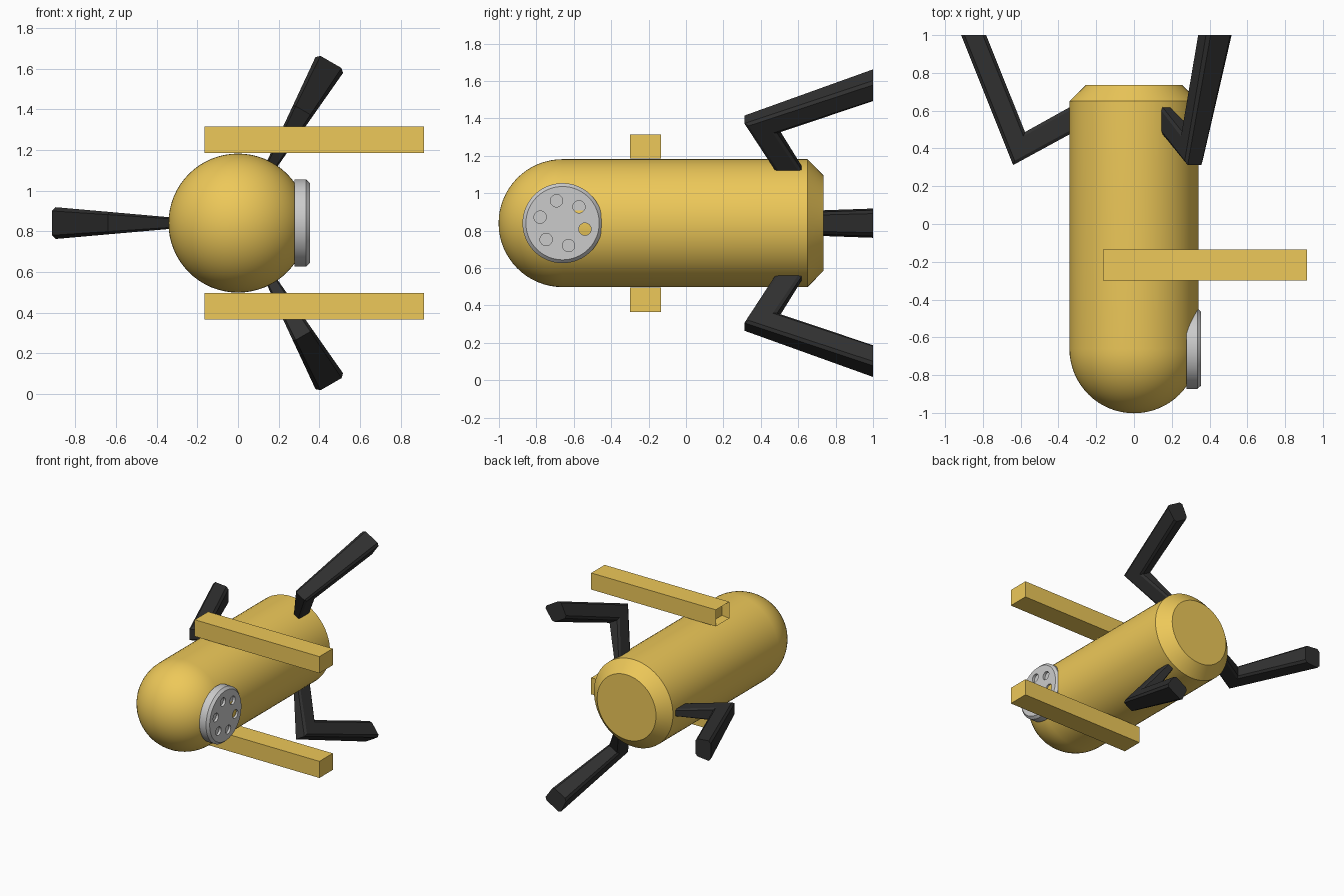
import bpy, bmesh, math
from mathutils import Matrix, Vector

if "Cube" in bpy.data.objects:
    bpy.data.objects.remove(bpy.data.objects["Cube"])


def material(name, color):
    m = bpy.data.materials.new(name)
    m.diffuse_color = color
    m.use_nodes = True
    m.node_tree.nodes["Principled BSDF"].inputs["Base Color"].default_value = m.diffuse_color
    return m


GOLD = material("gold", (0.85, 0.58, 0.1, 1))
BLACK = material("black", (0.03, 0.03, 0.03, 1))
CZ = 0.84          # height of the body axis
DISC_Y = -0.66     # centre of nose sphere and side disc


def finish(name, bm, mat=None, smooth=False):
    bmesh.ops.recalc_face_normals(bm, faces=bm.faces)
    me = bpy.data.meshes.new(name)
    bm.to_mesh(me)
    bm.free()
    ob = bpy.data.objects.new(name, me)
    bpy.context.collection.objects.link(ob)
    if mat:
        me.materials.append(mat)
    if smooth:
        bpy.ops.object.select_all(action='DESELECT')
        ob.select_set(True)
        bpy.context.view_layer.objects.active = ob
        bpy.ops.object.shade_smooth_by_angle(angle=math.radians(30))
    return ob


def lathe(profile, center, axis, steps=64):
    """Revolve (radius, distance along axis) pairs about the axis."""
    bm = bmesh.new()
    axis = Vector(axis)
    side = Vector((0, 0, 1))
    vs = [bm.verts.new(Vector(center) + side * r + axis * d) for r, d in profile]
    es = [bm.edges.new(p) for p in zip(vs, vs[1:])]
    bmesh.ops.spin(bm, geom=vs + es, cent=center, axis=axis,
                   angle=math.tau, steps=steps, use_duplicate=False)
    bmesh.ops.remove_doubles(bm, verts=bm.verts, dist=1e-5)
    return bm


# Body: round nose, straight tube, chamfered tail
R = 0.342
nose = [(R * math.sin(a), DISC_Y - R * math.cos(a))
        for a in (math.pi / 2 * i / 16 for i in range(17))]
finish("body", lathe(nose + [(R, 0.65), (0.255, 0.735), (0, 0.735)],
                     (0, 0, CZ), (0, 1, 0)), GOLD, True)

# Side disc with six shallow holes
disc = finish("side_disc", lathe([(0, 0.278), (0.214, 0.278), (0.214, 0.335),
                                  (0.196, 0.354), (0, 0.354)],
                                 (0, DISC_Y, CZ), (1, 0, 0)), None, True)
bm = bmesh.new()
for i in range(6):
    a = math.radians(105 + 60 * i)
    pos = Vector((0.36, DISC_Y + 0.124 * math.cos(a), CZ + 0.124 * math.sin(a)))
    bmesh.ops.create_cone(bm, cap_ends=True, segments=24, radius1=0.033, radius2=0.033,
                          depth=0.05, matrix=Matrix.Translation(pos)
                          @ Matrix.Rotation(math.pi / 2, 4, 'Y'))
cutter = finish("hole_cutter", bm)
cutter.hide_render = True
cutter.hide_set(True)
mod = disc.modifiers.new("holes", 'BOOLEAN')
mod.object = cutter
mod.operation = 'DIFFERENCE'
mod.solver = 'EXACT'

# Side bars above and below, with a recessed left end
for name, z in (("upper_bar", 1.25), ("lower_bar", 0.43)):
    bm = bmesh.new()
    bmesh.ops.create_cube(bm, size=1, matrix=Matrix.Translation((0.375, -0.217, z))
                          @ Matrix.Diagonal((1.08, 0.165, 0.13, 1)))
    bmesh.ops.recalc_face_normals(bm, faces=bm.faces)
    end = min(bm.faces, key=lambda f: f.calc_center_median().x)
    bmesh.ops.inset_individual(bm, faces=[end], thickness=0.025)
    bmesh.ops.translate(bm, verts=end.verts, vec=(0.05, 0, 0))
    finish(name, bm, GOLD)

# Bent fins: outer and inner edge points (radius, y) at root, elbow, tip
STATIONS = [((0.30, 0.497), (0.30, 0.641)),
            ((0.64, 0.312), (0.577, 0.487)),
            ((0.915, 1.0), (0.783, 1.0))]


def half_width(r):
    return 0.029 + (r - 0.339) * 0.088


def fin(name, angle):
    bm = bmesh.new()
    radial = Vector((math.cos(angle), 0, math.sin(angle)))
    across = Vector((-math.sin(angle), 0, math.cos(angle)))
    rings = []
    for outer, inner in STATIONS:
        ring = []
        for t, w in ((0, -.75), (.13, -1), (.87, -1), (1, -.75),
                     (1, .75), (.87, 1), (.13, 1), (0, .75)):
            r, y = Vector(outer).lerp(Vector(inner), t)
            ring.append(bm.verts.new(radial * r + across * (w * half_width(r))
                                     + Vector((0, y, CZ))))
        rings.append(ring)
    for a, b in zip(rings, rings[1:]):
        for i in range(8):
            j = (i + 1) % 8
            bm.faces.new((a[i], a[j], b[j], b[i]))
    bm.faces.new(rings[0])
    bm.faces.new(rings[-1])
    finish(name, bm, BLACK)


for name, deg in (("left_fin", 180), ("upper_fin", 60), ("lower_fin", -60)):
    fin(name, math.radians(deg))
